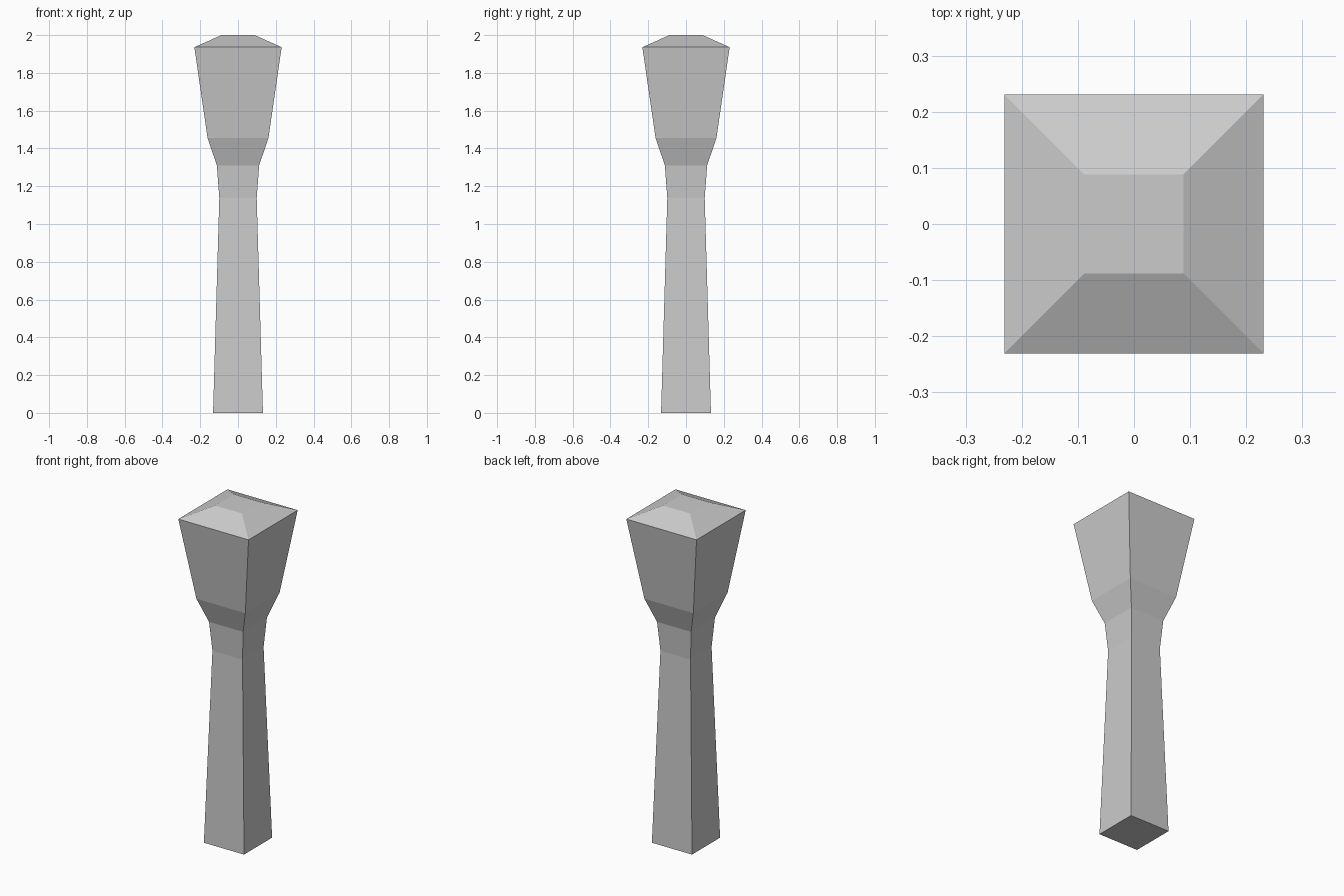
import bpy, bmesh

if "Cube" in bpy.data.objects:
    bpy.data.objects.remove(bpy.data.objects["Cube"])

# Square post profile: (half width, height) from the foot to the cap
PROFILE = [(0.132, 0.0), (0.099, 1.138), (0.112, 1.311),
           (0.161, 1.454), (0.231, 1.936), (0.088, 2.0)]
CORNERS = [(-1, -1), (1, -1), (1, 1), (-1, 1)]

bm = bmesh.new()
rings = [[bm.verts.new((sx * r, sy * r, z)) for sx, sy in CORNERS]
         for r, z in PROFILE]

# Sloping side walls between neighbouring rings
for low, high in zip(rings, rings[1:]):
    for i in range(4):
        j = (i + 1) % 4
        bm.faces.new((low[i], low[j], high[j], high[i]))

# Closed foot and flat top
bm.faces.new(rings[0][::-1])
bm.faces.new(rings[-1])

mesh = bpy.data.meshes.new("flared_post")
bm.to_mesh(mesh)
bm.free()
post = bpy.data.objects.new("flared_post", mesh)
bpy.context.collection.objects.link(post)
